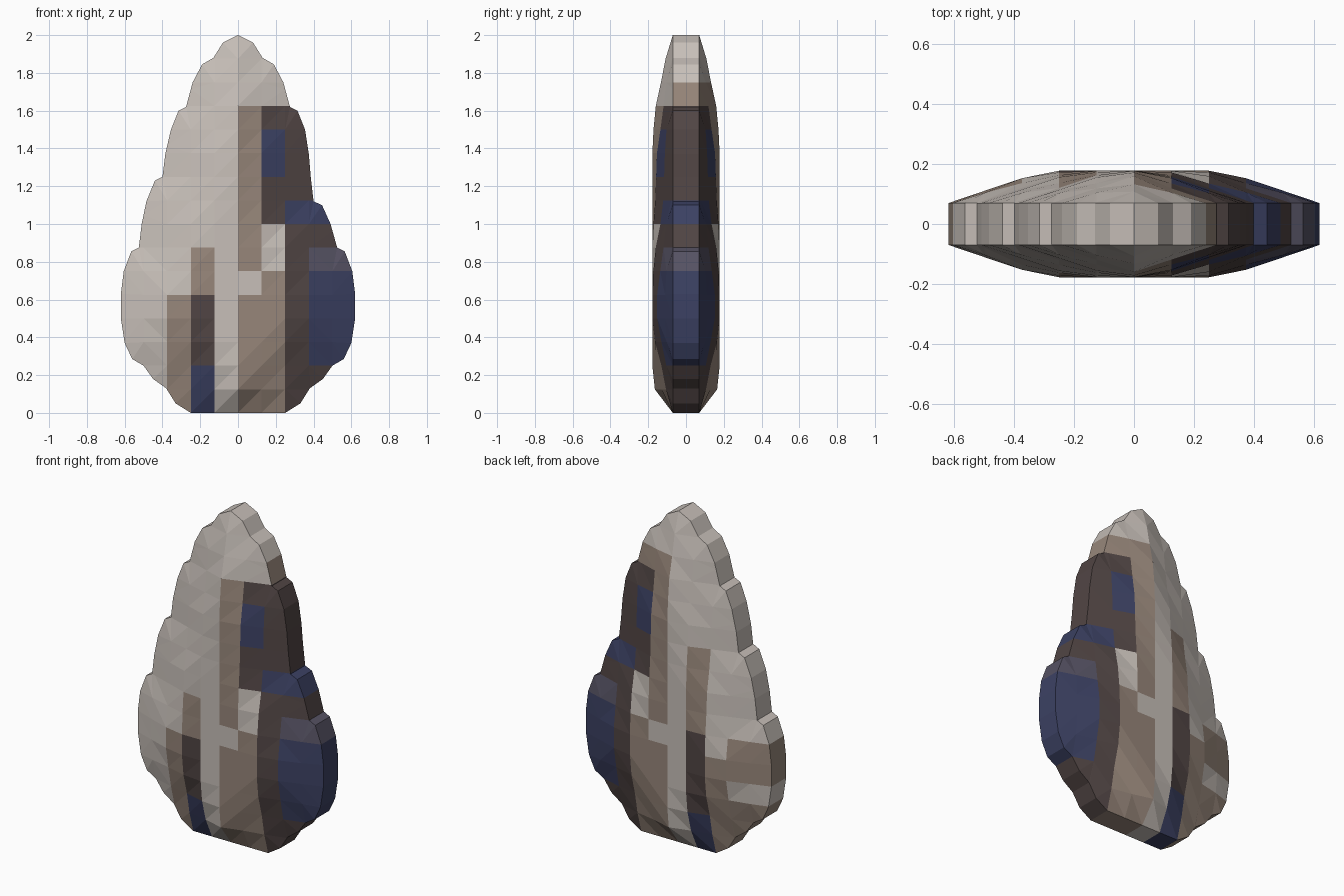
import bpy
import bmesh
from mathutils import Vector

if "Cube" in bpy.data.objects:
    bpy.data.objects.remove(bpy.data.objects["Cube"], do_unlink=True)

CELL = 0.125
RIM = 0.07

COLOURS = {
    "pale_stone": (0.57, 0.52, 0.48),
    "tan_stone": (0.31, 0.24, 0.195),
    "dark_stone": (0.082, 0.060, 0.058),
    "blue_stone": (0.045, 0.053, 0.125),
    "slate_stone": (0.092, 0.084, 0.125),
}
PALE, TAN, DARK, BLUE, SLATE = range(5)


def make_material(name, rgb):
    mat = bpy.data.materials.new(name)
    mat.use_nodes = True
    mat.diffuse_color = (*rgb, 1)
    shader = mat.node_tree.nodes["Principled BSDF"]
    shader.inputs["Base Color"].default_value = (*rgb, 1)
    shader.inputs["Roughness"].default_value = 0.9
    return mat


# Scalloped outline, from the tip down each side
crown = [(0.08, 1.96), (0.13, 1.88), (0.19, 1.845), (0.24, 1.75), (0.275, 1.62),
         (0.315, 1.6), (0.355, 1.5)]
left_waist = [(0.375, 1.37), (0.385, 1.25), (0.4, 1.12), (0.445, 1.1), (0.49, 1.0)]
right_waist = [(0.385, 1.37), (0.4, 1.25), (0.44, 1.23), (0.485, 1.12), (0.51, 1.0)]
belly = [(0.525, 0.875), (0.565, 0.855), (0.605, 0.75), (0.62, 0.63), (0.62, 0.5),
         (0.6, 0.37), (0.56, 0.285), (0.5, 0.25), (0.45, 0.18), (0.38, 0.13),
         (0.33, 0.05), (0.25, 0)]
left_side = crown + left_waist + belly
right_side = [(-x, z) for x, z in crown + right_waist + belly]
outline = [Vector(p) for p in right_side[::-1] + [(0, 2)] + left_side]


def edge_distance(p):
    """Distance to the outline, ignoring the flat base."""
    best = 9
    for a, b in zip(outline, outline[1:]):
        d = b - a
        t = max(0, min(1, (p - a).dot(d) / d.length_squared))
        best = min(best, (p - a - d * t).length)
    return best


def depth(p):
    if p.y < 0.001:
        return RIM
    d = edge_distance(p)
    return min(0.178, RIM + d * 0.34)


# Colour patches in grid cells: x from, x to, z from, z to, colour
SHARED = [
    (0, 2, 0, 5, TAN), (1, 2, 5, 6, TAN), (0, 1, 6, 13, TAN),
    (2, 6, 0, 13, DARK), (1, 2, 8, 13, DARK), (1, 2, 10, 12, BLUE),
    (2, 5, 8, 9, BLUE), (3, 6, 2, 6, BLUE), (3, 6, 6, 7, SLATE),
    (-3, -2, 0, 5, TAN), (-2, -1, 2, 5, DARK), (-2, -1, 0, 2, BLUE),
]
FRONT = SHARED + [(-2, -1, 5, 7, TAN)]
BACK = SHARED + [
    (0, 3, 13, 14, TAN), (-2, -1, 6, 10, TAN), (-2, -1, 5, 6, DARK),
    (-6, -3, 0, 6, TAN), (-6, -3, 3, 4, PALE),
]


def colour_at(x, z, patches):
    found = PALE
    for x0, x1, z0, z1, colour in patches:
        if x0 <= x / CELL < x1 and z0 <= z / CELL < z1:
            found = colour
    return found


# Flat outline cut along the grid
bm = bmesh.new()
bm.faces.new([bm.verts.new((p.x, 0, p.y)) for p in outline])


def cut(co, normal):
    bmesh.ops.bisect_plane(bm, geom=bm.verts[:] + bm.edges[:] + bm.faces[:],
                           dist=0.0005, plane_co=co, plane_no=normal)


for i in range(-4, 5):
    cut((i * CELL, 0, 0), (1, 0, 0))
for i in range(1, 16):
    cut((0, 0, i * CELL), (0, 0, 1))
bmesh.ops.triangulate(bm, faces=bm.faces[:])

# Bulged front and back faces joined by a straight rim
border = [e for e in bm.edges if e.is_boundary]
front_faces = bm.faces[:]
front_verts = bm.verts[:]
twin = {}
for v in front_verts:
    bulge = depth(Vector((v.co.x, v.co.z)))
    twin[v] = bm.verts.new((v.co.x, bulge, v.co.z))
    v.co.y = -bulge
for f in front_faces:
    c = f.calc_center_median()
    f.material_index = colour_at(c.x, c.z, FRONT)
    back = bm.faces.new([twin[v] for v in reversed(f.verts)])
    back.material_index = colour_at(c.x, c.z, BACK)
for e in border:
    a, b = e.verts
    c = e.link_faces[0].calc_center_median()
    side = bm.faces.new([a, b, twin[b], twin[a]])
    side.material_index = colour_at(c.x, c.z, BACK)
bmesh.ops.recalc_face_normals(bm, faces=bm.faces[:])

mesh = bpy.data.meshes.new("stone_slab")
bm.to_mesh(mesh)
bm.free()
for name, rgb in COLOURS.items():
    mesh.materials.append(make_material(name, rgb))
slab = bpy.data.objects.new("stone_slab", mesh)
bpy.context.collection.objects.link(slab)
